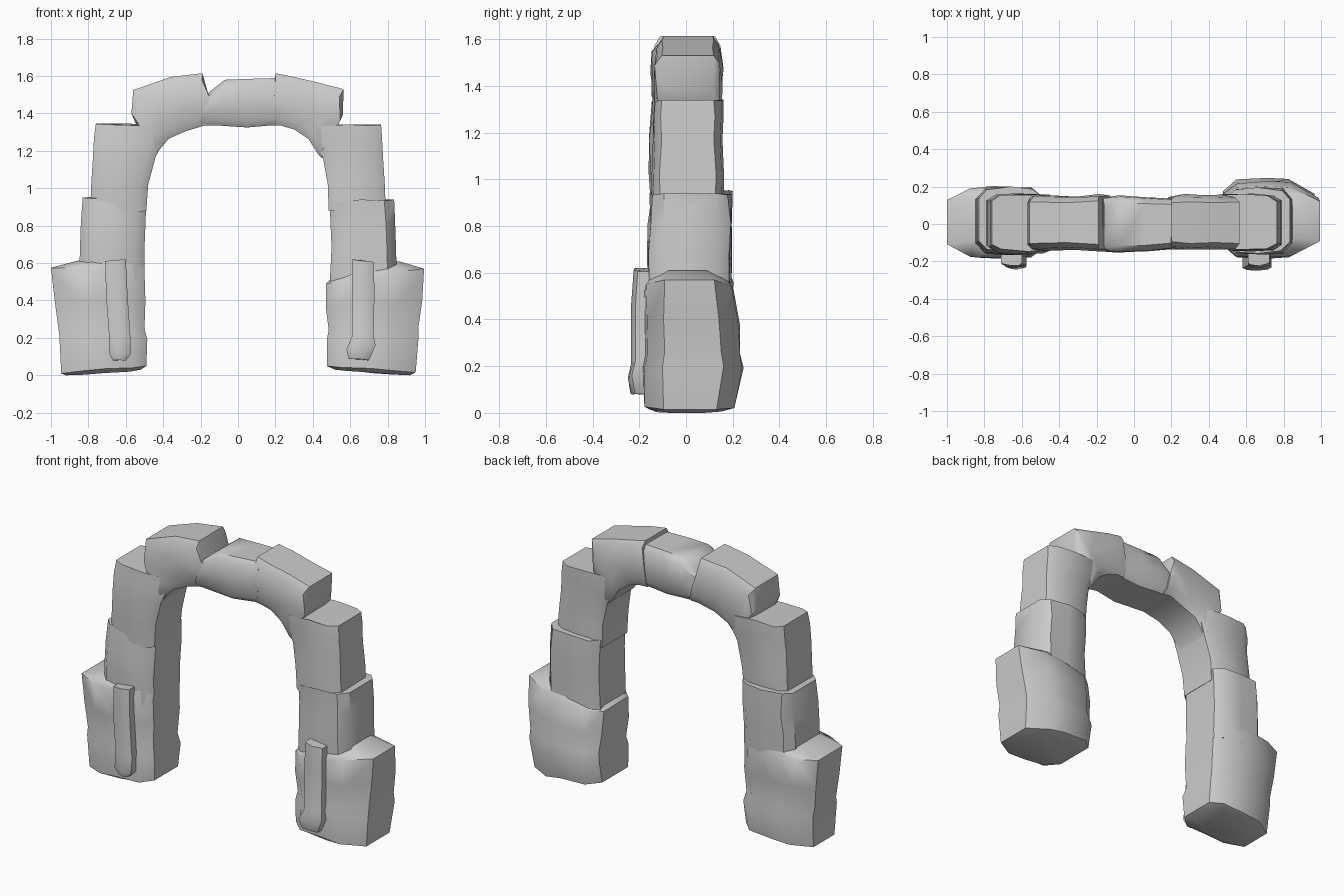
import bpy, bmesh, random, math
from mathutils import Vector

random.seed(4)


def stone(name, sections, ci=0.14, co=0.14, c=0.05, jitter=0.006, angle=42):
    """Rough stone lofted through sections: (inner x, inner z, outer x, outer z, y0, y1)."""
    bm = bmesh.new()
    rings = []
    for xi, zi, xo, zo, y0, y1 in sections:
        pts = [(0, y0 + c), (ci, y0 + .006), (.5, y0), (1 - co, y0 + .008), (1, y0 + c * 1.2),
               (1, y1 - c * 1.2), (1 - co, y1 - .008), (.5, y1), (ci, y1 - .006), (0, y1 - c)]
        ring = []
        for u, y in pts:
            v = Vector((xi + (xo - xi) * u, y, zi + (zo - zi) * u))
            if 0 < u < 1:
                v += Vector((random.uniform(-1, 1), random.uniform(-1, 1),
                             random.uniform(-1, 1))) * jitter
            v.z = max(v.z, 0)
            ring.append(bm.verts.new(v))
        rings.append(ring)
    n = len(rings[0])
    for a, b in zip(rings, rings[1:]):
        for i in range(n):
            j = (i + 1) % n
            bm.faces.new((a[i], a[j], b[j], b[i]))
    bm.faces.new(rings[0][::-1])
    bm.faces.new(rings[-1])
    bmesh.ops.recalc_face_normals(bm, faces=bm.faces)
    me = bpy.data.meshes.new(name)
    bm.to_mesh(me)
    bm.free()
    ob = bpy.data.objects.new(name, me)
    bpy.context.collection.objects.link(ob)
    bpy.ops.object.select_all(action='DESELECT')
    ob.select_set(True)
    bpy.context.view_layer.objects.active = ob
    bpy.ops.object.shade_smooth_by_angle(angle=math.radians(angle))
    return ob


# Base stones
stone("right_base", [
    (.52, .03, .92, .00, -.15, .16), (.475, .05, .95, .015, -.18, .215),
    (.475, .19, .965, .20, -.185, .245), (.485, .24, .965, .26, -.175, .235),
    (.47, .36, .985, .40, -.18, .225), (.47, .49, .995, .57, -.175, .205),
    (.49, .51, .86, .61, -.155, .17)], ci=.15, co=.28, c=.07)
stone("left_base", [
    (-.52, .03, -.92, .00, -.14, .14), (-.49, .05, -.945, .01, -.18, .17),
    (-.485, .19, -.955, .21, -.19, .19), (-.50, .25, -.96, .25, -.175, .18),
    (-.495, .40, -.98, .40, -.18, .195), (-.50, .55, -1.0, .575, -.18, .20),
    (-.50, .61, -.85, .615, -.16, .18)], ci=.15, co=.25, c=.06)

# Narrow upright stones on the front of each base
stone("right_front_pier", [
    (.59, .09, .70, .08, -.235, -.10), (.58, .14, .735, .16, -.25, -.10),
    (.61, .21, .725, .22, -.235, -.10), (.61, .45, .73, .45, -.235, -.10),
    (.61, .62, .725, .605, -.225, -.10)], c=.015, jitter=.003)
stone("left_front_pier", [
    (-.60, .08, -.67, .08, -.235, -.10), (-.575, .11, -.69, .12, -.245, -.10),
    (-.575, .20, -.69, .22, -.235, -.10), (-.59, .42, -.705, .42, -.235, -.10),
    (-.60, .62, -.71, .61, -.225, -.10)], c=.015, jitter=.003)

# Middle stones
stone("right_middle", [
    (.49, .48, .85, .48, -.16, .19), (.50, .68, .845, .68, -.165, .19),
    (.495, .80, .84, .82, -.155, .195), (.49, .93, .835, .94, -.155, .19)], c=.05)
stone("left_middle", [
    (-.50, .48, -.85, .48, -.16, .19), (-.50, .68, -.845, .68, -.165, .195),
    (-.495, .80, -.84, .82, -.16, .20), (-.49, .95, -.83, .95, -.15, .195)], c=.05)

# Upper leg stones, curving into the arch
stone("right_upper", [
    (.485, .88, .79, .88, -.145, .16), (.48, 1.02, .785, 1.02, -.15, .165),
    (.455, 1.16, .775, 1.17, -.14, .155), (.42, 1.23, .77, 1.27, -.145, .16),
    (.40, 1.335, .765, 1.34, -.14, .155)], c=.03)
stone("left_upper", [
    (-.49, .88, -.79, .88, -.15, .16), (-.48, 1.02, -.785, 1.02, -.155, .165),
    (-.44, 1.17, -.775, 1.17, -.16, .155), (-.41, 1.24, -.77, 1.27, -.155, .165),
    (-.40, 1.335, -.76, 1.345, -.145, .16)], c=.03)

# Arch crown stones
stone("right_crown", [
    (.18, 1.335, .20, 1.615, -.13, .15), (.23, 1.335, .30, 1.595, -.14, .155),
    (.30, 1.315, .43, 1.565, -.135, .15), (.375, 1.265, .565, 1.53, -.14, .155),
    (.43, 1.18, .56, 1.39, -.135, .15), (.45, 1.16, .53, 1.33, -.12, .14)], c=.03)
stone("keystone", [
    (-.20, 1.335, -.16, 1.51, -.14, .14), (-.10, 1.335, -.07, 1.58, -.15, .15),
    (.05, 1.325, .06, 1.585, -.15, .145), (.22, 1.34, .23, 1.59, -.135, .14)], c=.03)
stone("left_crown", [
    (-.12, 1.335, -.165, 1.52, -.14, .155), (-.18, 1.335, -.19, 1.615, -.145, .16),
    (-.28, 1.305, -.36, 1.595, -.135, .15), (-.37, 1.265, -.56, 1.525, -.14, .155),
    (-.425, 1.20, -.57, 1.40, -.145, .15), (-.44, 1.17, -.54, 1.33, -.13, .14)], c=.03)
